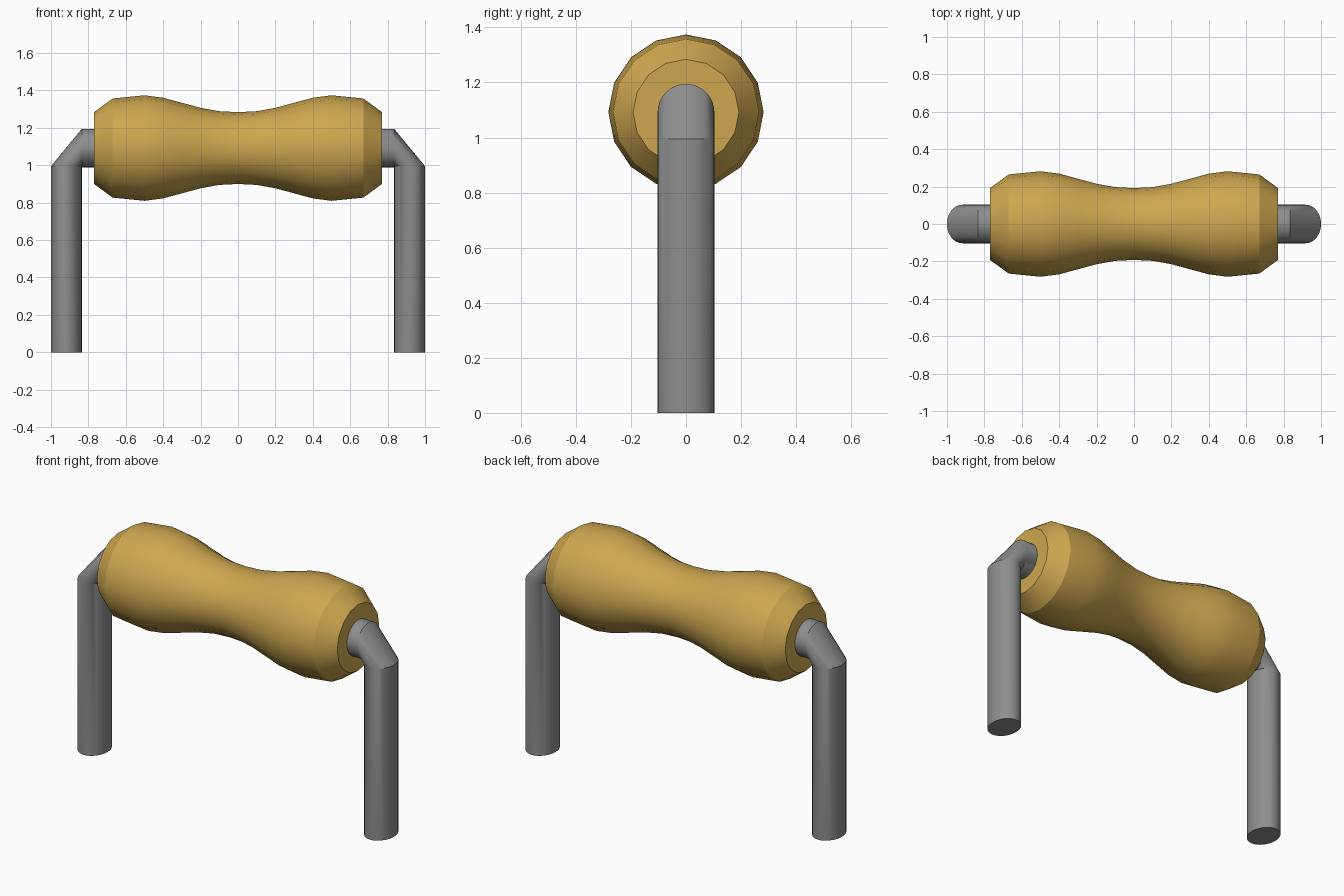
import bpy, bmesh
from math import sin, cos, pi, radians
from mathutils import Vector

if "Cube" in bpy.data.objects:
    bpy.data.objects.remove(bpy.data.objects["Cube"], do_unlink=True)

AXIS_Z = 1.092


def material(name, color):
    m = bpy.data.materials.new(name)
    m.use_nodes = True
    m.diffuse_color = (*color, 1)
    m.node_tree.nodes["Principled BSDF"].inputs["Base Color"].default_value = (*color, 1)
    return m


def ring(center, u, v, sides):
    """Ellipse of points spanned by the two half-axis vectors u and v."""
    c, u, v = Vector(center), Vector(u), Vector(v)
    return [c + u * cos(2 * pi * i / sides) + v * sin(2 * pi * i / sides) for i in range(sides)]


def skin(name, rings, mat, angle):
    """Bridge successive rings into a capped tube."""
    bm = bmesh.new()
    loops = [[bm.verts.new(p) for p in r] for r in rings]
    n = len(loops[0])
    for a, b in zip(loops, loops[1:]):
        for i in range(n):
            j = (i + 1) % n
            bm.faces.new((a[i], a[j], b[j], b[i]))
    bm.faces.new(loops[0])
    bm.faces.new(loops[-1])
    bmesh.ops.recalc_face_normals(bm, faces=bm.faces)
    mesh = bpy.data.meshes.new(name)
    bm.to_mesh(mesh)
    bm.free()
    mesh.materials.append(mat)
    obj = bpy.data.objects.new(name, mesh)
    bpy.context.collection.objects.link(obj)
    bpy.ops.object.select_all(action='DESELECT')
    obj.select_set(True)
    bpy.context.view_layer.objects.active = obj
    bpy.ops.object.shade_smooth_by_angle(angle=radians(angle))
    return obj


steel = material("grey steel", (0.27, 0.27, 0.27))
wood = material("golden wood", (0.62, 0.39, 0.08))

# Turned wooden grip: half profile of (x, radius), mirrored
half = [(0, .192), (.1, .197), (.2, .215), (.3, .242), (.4, .269),
        (.5, .282), (.67, .265), (.77, .192)]
profile = [(-x, r) for x, r in reversed(half[1:])] + half
skin("grip", [ring((x, 0, AXIS_Z), (0, 0, r), (0, r, 0), 16) for x, r in profile], wood, 30)

# Bent steel bar: leg, chamfered elbow, crossbar, elbow, leg
R, LEG_X, LEG_R, INNER = .103, .9175, .0825, .835


def bar_end(s):
    return [ring((s * LEG_X, 0, 0), (s * LEG_R, 0, 0), (0, R, 0), 32),
            ring((s * LEG_X, 0, .995), (s * LEG_R, 0, 0), (0, R, 0), 32),
            ring((s * INNER, 0, AXIS_Z), (0, 0, R), (0, R, 0), 32)]


skin("bar", bar_end(-1) + bar_end(1)[::-1], steel, 30)
